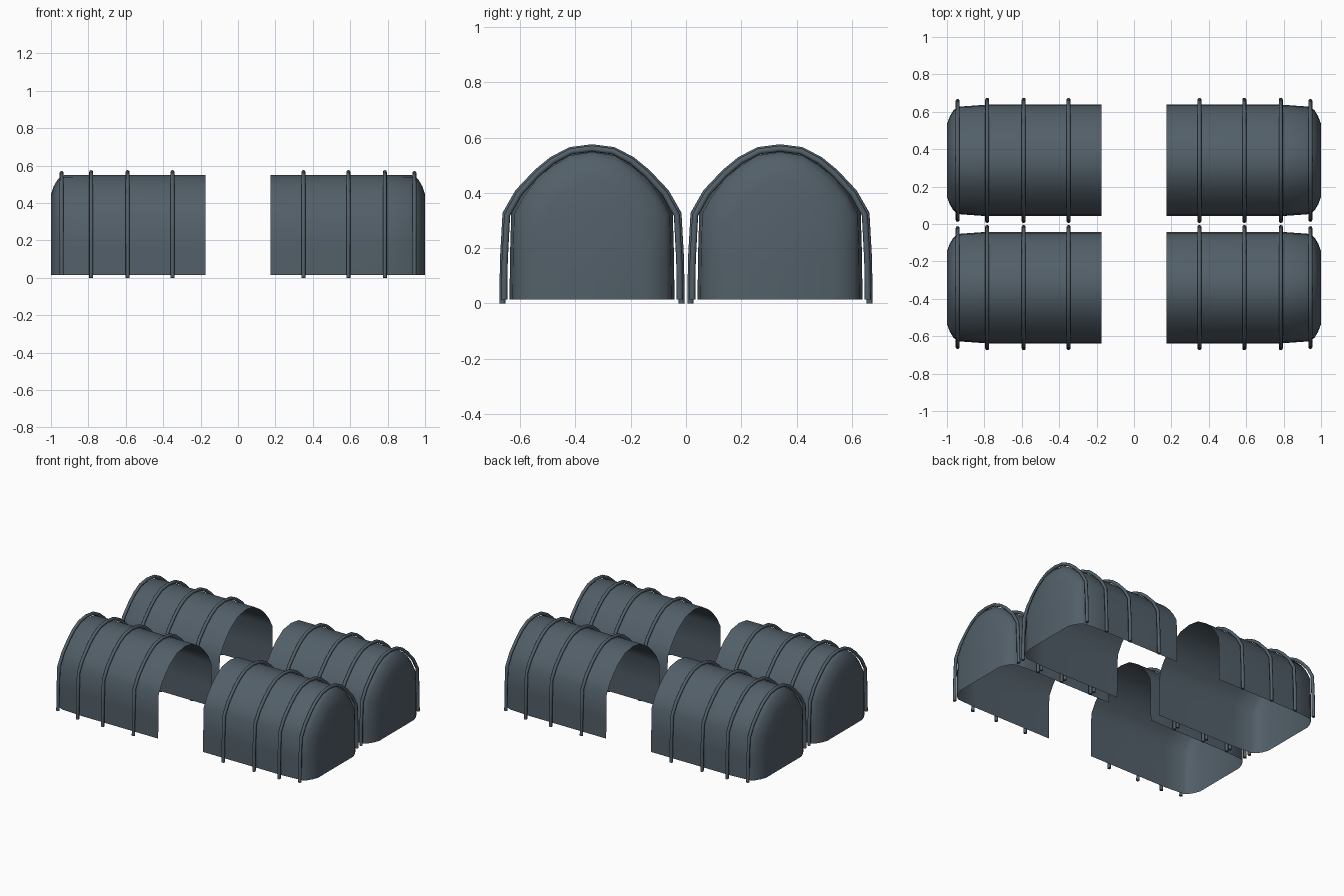
import bpy, bmesh

if "Cube" in bpy.data.objects:
    bpy.data.objects.remove(bpy.data.objects["Cube"])

CY = 0.34          # centre line of one shelter
BASE = 0.015       # bottom edge of the sheet


def material(name, color):
    m = bpy.data.materials.new(name)
    m.diffuse_color = (*color, 1)
    m.use_nodes = True
    m.node_tree.nodes["Principled BSDF"].inputs["Base Color"].default_value = m.diffuse_color
    return m


slate = material("slate sheet", (0.085, 0.115, 0.140))


def arch(half):
    """Full arch from a half profile that ends on the centre line."""
    return half + [(-y, z) for y, z in reversed(half[:-1])]


def finish(name, mesh):
    """Make an object mirrored to all four quarters, smooth shaded."""
    ob = bpy.data.objects.new(name, mesh)
    bpy.context.collection.objects.link(ob)
    mesh.materials.clear()
    mesh.materials.append(slate)
    mir = ob.modifiers.new("four_copies", 'MIRROR')
    mir.use_axis = (True, True, False)
    mir.use_mirror_merge = False
    bpy.ops.object.select_all(action='DESELECT')
    ob.select_set(True)
    bpy.context.view_layer.objects.active = ob
    bpy.ops.object.shade_smooth_by_angle(angle=0.8)
    return ob


# shelter sheet: arch lofted along x, rounded in to a closed outer end
sheet = arch([(.298, BASE), (.297, .16), (.292, .325), (.255, .39), (.215, .44),
              (.166, .487), (.087, .537), (0, .55)])
# x, half width, top height
stations = [(.175, .298, .55), (.79, .298, .55), (.94, .287, .548),
            (.965, .268, .525), (.985, .235, .49), (1.0, .195, .445)]
bm = bmesh.new()
rings = []
for x, hw, top in stations:
    sy, sz = hw / .298, (top - BASE) / (.55 - BASE)
    rings.append([bm.verts.new((x, CY + y * sy, BASE + (z - BASE) * sz))
                  for y, z in sheet])
for a, b in zip(rings, rings[1:]):
    for i in range(len(sheet) - 1):
        bm.faces.new((a[i], a[i + 1], b[i + 1], b[i]))
bm.faces.new(rings[-1])
bmesh.ops.recalc_face_normals(bm, faces=bm.faces)
if rings[-1][0].link_faces and max(bm.faces, key=lambda f: f.calc_center_median().x).normal.x < 0:
    bmesh.ops.reverse_faces(bm, faces=bm.faces)
mesh = bpy.data.meshes.new("shelter_sheet")
bm.to_mesh(mesh)
bm.free()
finish("shelter_sheet", mesh)

# ribs: round tubes bent over the sheet
rib = arch([(.324, 0), (.322, .16), (.313, .325), (.268, .403), (.2, .475),
            (.145, .52), (.078, .555), (0, .565)])
for n, (x, s) in enumerate([(.35, 1), (.59, 1), (.785, 1), (.943, .98)]):
    cu = bpy.data.curves.new("rib_path", 'CURVE')
    cu.dimensions = '3D'
    cu.bevel_depth = 0.011
    cu.bevel_resolution = 2
    cu.use_fill_caps = True
    sp = cu.splines.new('POLY')
    sp.points.add(len(rib) - 1)
    lift = BASE * (s < 1)      # the end rib starts level with the sheet
    for p, (y, z) in zip(sp.points, rib):
        p.co = (x, CY + y * s, max(z - (1 - s) * .25 * (z > .1), lift), 1)
    tmp = bpy.data.objects.new("rib_path", cu)
    bpy.context.collection.objects.link(tmp)
    bpy.context.view_layer.update()
    mesh = bpy.data.meshes.new_from_object(
        tmp.evaluated_get(bpy.context.evaluated_depsgraph_get()))
    bpy.data.objects.remove(tmp)
    finish(f"rib_{n + 1}", mesh)
